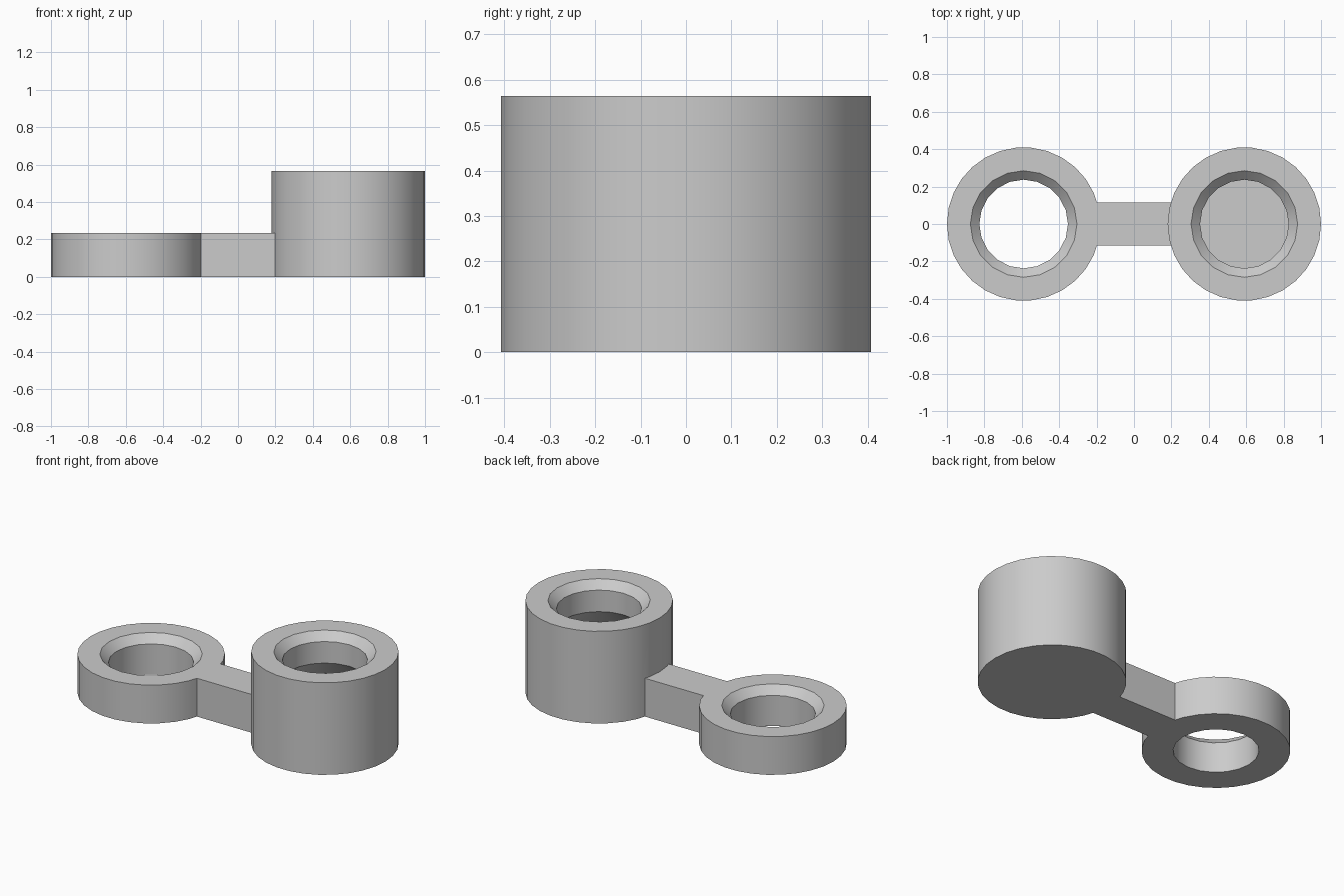
import bpy
import bmesh
from math import cos, sin, pi, radians

cube = bpy.data.objects.get("Cube")
if cube:
    bpy.data.objects.remove(cube)

GREY = (0.6, 0.6, 0.6, 1.0)
mat = bpy.data.materials.new("plain grey")
mat.use_nodes = True
mat.diffuse_color = GREY
mat.node_tree.nodes["Principled BSDF"].inputs["Base Color"].default_value = GREY

CENTRE, OUTER, RIM, BORE = 0.59, 0.41, 0.285, 0.237
LOW, TALL = 0.235, 0.565
OUTER_SIDES, BORE_SIDES = 30, 20


def finish(name, bm):
    bmesh.ops.recalc_face_normals(bm, faces=bm.faces)
    mesh = bpy.data.meshes.new(name)
    bm.to_mesh(mesh)
    bm.free()
    mesh.materials.append(mat)
    obj = bpy.data.objects.new(name, mesh)
    bpy.context.collection.objects.link(obj)
    return obj


def lathe(name, x, profile, sides):
    """Closed solid turned about a vertical axis from (radius, height) pairs."""
    bm = bmesh.new()
    rings = [[bm.verts.new((x + r * cos(2 * pi * i / sides),
                            r * sin(2 * pi * i / sides), z))
              for i in range(sides)] for r, z in profile]
    for low, high in zip(rings, rings[1:]):
        for i in range(sides):
            j = (i + 1) % sides
            bm.faces.new((low[i], low[j], high[j], high[i]))
    bm.faces.new(rings[0])
    bm.faces.new(rings[-1])
    return finish(name, bm)


def combine(obj, other, operation):
    """Apply a boolean and discard the second solid."""
    mod = obj.modifiers.new("combine", 'BOOLEAN')
    mod.operation, mod.solver, mod.object = operation, 'EXACT', other
    bpy.context.view_layer.objects.active = obj
    bpy.ops.object.modifier_apply(modifier=mod.name)
    bpy.data.objects.remove(other)


# Low ring and tall cup
body = lathe("linked_ring_and_cup", -CENTRE, [(OUTER, 0), (OUTER, LOW)], OUTER_SIDES)
cup = lathe("cup", CENTRE, [(OUTER, 0), (OUTER, TALL)], OUTER_SIDES)

# Bridge between them
bm = bmesh.new()
bmesh.ops.create_cube(bm, size=1)
for v in bm.verts:
    v.co = (v.co.x * 0.46, v.co.y * 0.23, (v.co.z + 0.5) * LOW)
bridge = finish("bridge", bm)

combine(body, bridge, 'UNION')
combine(body, cup, 'UNION')

# Chamfered through hole, then a chamfered mouth over a wider cavity
slope = RIM - BORE
over = 0.05
hole = lathe("hole", -CENTRE, [(BORE, -over), (BORE, LOW - slope), (RIM, LOW),
                               (RIM, LOW + over)], BORE_SIDES)
combine(body, hole, 'DIFFERENCE')
cavity = lathe("cavity", CENTRE, [(0.35, 0.06), (0.35, 0.27), (BORE, 0.385),
                                  (BORE, TALL - slope), (RIM, TALL),
                                  (RIM, TALL + over)], BORE_SIDES)
combine(body, cavity, 'DIFFERENCE')

# Smooth round walls, crisp edges
bpy.ops.object.select_all(action='DESELECT')
body.select_set(True)
bpy.context.view_layer.objects.active = body
bpy.ops.object.shade_smooth_by_angle(angle=radians(30))
